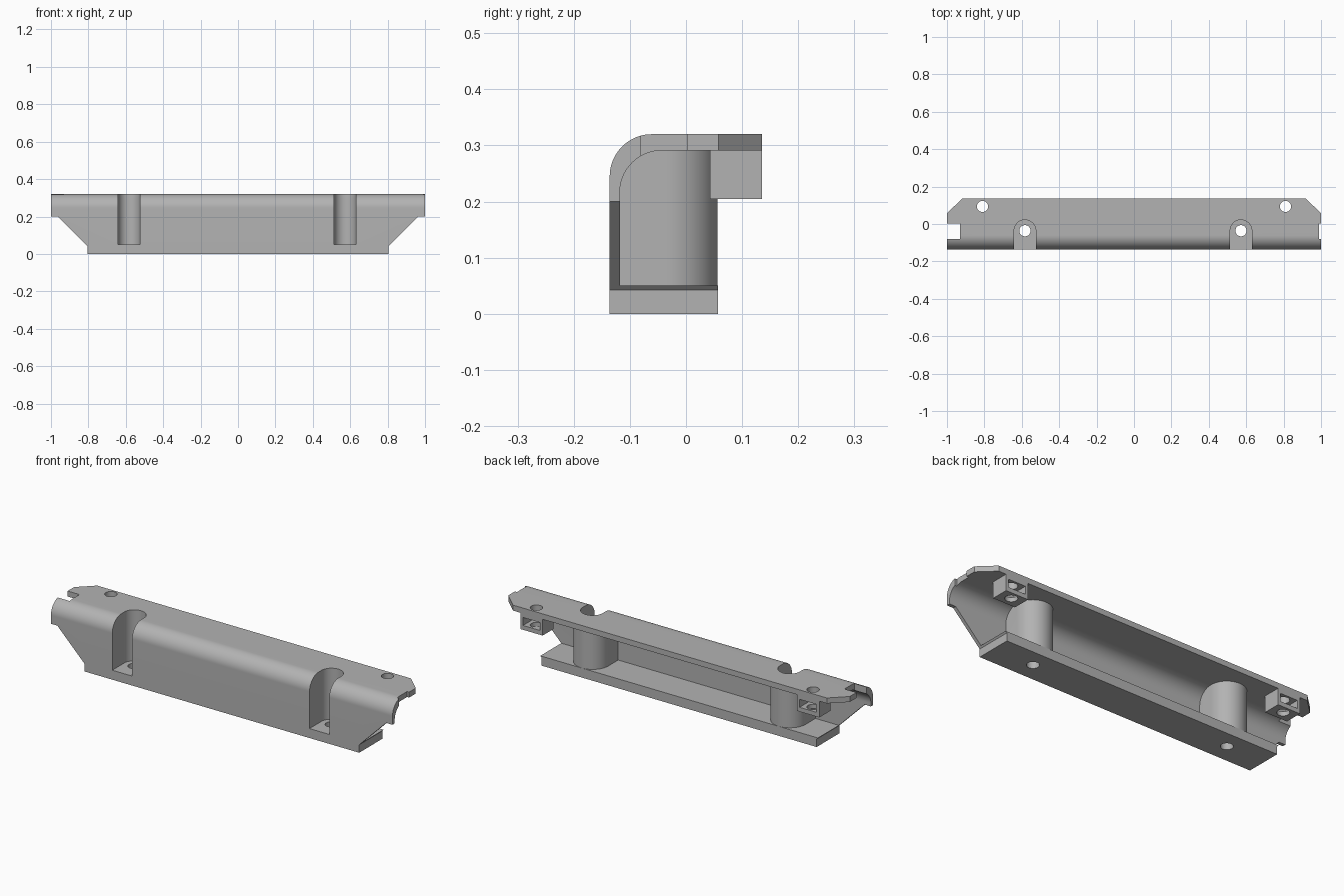
import bpy, bmesh, math
from mathutils import Vector

if "Cube" in bpy.data.objects:
    bpy.data.objects.remove(bpy.data.objects["Cube"], do_unlink=True)

grey = bpy.data.materials.new("plain_grey")
grey.use_nodes = True
GREY = (0.45, 0.45, 0.45, 1)
grey.diffuse_color = GREY
grey.node_tree.nodes["Principled BSDF"].inputs["Base Color"].default_value = GREY


def prism(name, points, axis, low, high):
    """Extrude a 2D outline along an axis, from low to high."""
    def place(p, depth):
        c = list(p)
        c.insert(axis, depth)
        return Vector(c)
    bm = bmesh.new()
    face = bm.faces.new([bm.verts.new(place(p, low)) for p in points])
    shift = place((0, 0), high - low)
    new = bmesh.ops.extrude_face_region(bm, geom=[face])["geom"]
    bmesh.ops.translate(bm, vec=shift, verts=[v for v in new if isinstance(v, bmesh.types.BMVert)])
    bmesh.ops.recalc_face_normals(bm, faces=bm.faces)
    mesh = bpy.data.meshes.new(name)
    bm.to_mesh(mesh)
    bm.free()
    mesh.materials.append(grey)
    obj = bpy.data.objects.new(name, mesh)
    bpy.context.scene.collection.objects.link(obj)
    return obj


def box(name, x, y, z):
    return prism(name, [(x[0], y[0]), (x[1], y[0]), (x[1], y[1]), (x[0], y[1])], 2, *z)


def arc(cx, cy, r, start, end, steps):
    angles = [math.radians(start + (end - start) * i / steps) for i in range(steps + 1)]
    return [(cx + r * math.cos(a), cy + r * math.sin(a)) for a in angles]


def cut(target, tool):
    """Subtract the tool from the target and discard the tool."""
    mod = target.modifiers.new("cut", "BOOLEAN")
    mod.operation, mod.solver, mod.object = "DIFFERENCE", "EXACT", tool
    bpy.context.view_layer.update()
    result = bpy.data.meshes.new_from_object(
        target.evaluated_get(bpy.context.evaluated_depsgraph_get()))
    target.modifiers.clear()
    target.data = result
    bpy.data.objects.remove(tool, do_unlink=True)


def u_shape(name, x, r, z):
    """Round-backed slot outline, open towards the front."""
    return prism(name, [(x + r, -0.3)] + arc(x, -0.036, r, 0, 180, 32) + [(x - r, -0.3)], 2, *z)


def cylinder(name, x, y, r, z):
    return prism(name, arc(x, y, r, 0, 360, 32)[:-1], 2, *z)


SLOTS = (-0.583, 0.572)
MOUNTS = (-0.81, 0.81)

# Solid body with a rounded top front edge
body = prism("bracket_body", [(0.135, 0), (-0.136, 0)]
             + arc(-0.061, 0.245, 0.075, 180, 90, 20) + [(0.135, 0.32)], 0, -1, 1)

# Hollow interior, leaving bosses and nut blocks standing
cavity = prism("cavity", [(0.057, -0.1), (0.057, 0.05), (-0.118, 0.05)]
               + arc(-0.043, 0.216, 0.075, 180, 90, 20) + [(0.3, 0.291), (0.3, -0.1)], 0, -1.2, 1.2)
for x in SLOTS:
    cut(cavity, u_shape("boss", x, 0.0925, (0.02, 0.4)))
for x in MOUNTS:
    cut(cavity, box("nut_block", (x - 0.065, x + 0.065), (0.043, 0.4), (0.205, 0.4)))
cut(body, cavity)

# Sloped ends and chamfered back corners
for s in (-1, 1):
    slope = [(0.805, -0.1), (0.805, 0.042), (0.963, 0.2), (1.1, 0.2), (1.1, -0.1)]
    cut(body, prism("end_slope", [(s * x, z) for x, z in slope], 1, -0.4, 0.4))
    corner = [(1.06, 0.001), (1.06, 0.3), (0.745, 0.3)]
    cut(body, prism("corner", [(s * x, y) for x, y in corner], 2, 0.1, 0.5))

# End notches, deep on one end and shallow on the other
cut(body, box("deep_notch", (-1.1, -0.93), (-0.08, 0.003), (0.24, 0.5)))
cut(body, box("shallow_notch", (0.988, 1.1), (-0.08, 0.003), (0.24, 0.5)))

# Screw slots with holes through the base
for x in SLOTS:
    cut(body, u_shape("slot", x, 0.058, (0.05, 0.5)))
    cut(body, cylinder("base_hole", x, -0.036, 0.03, (-0.1, 0.2)))

# Mounting holes and nut pockets
for x in MOUNTS:
    cut(body, cylinder("mount_hole", x, 0.094, 0.03, (0.1, 0.5)))
    cut(body, box("nut_pocket", (x - 0.05, x + 0.05), (0.055, 0.3), (0.228, 0.27)))

bpy.ops.object.select_all(action="DESELECT")
body.select_set(True)
bpy.context.view_layer.objects.active = body
bpy.ops.object.shade_smooth_by_angle(angle=math.radians(30))
